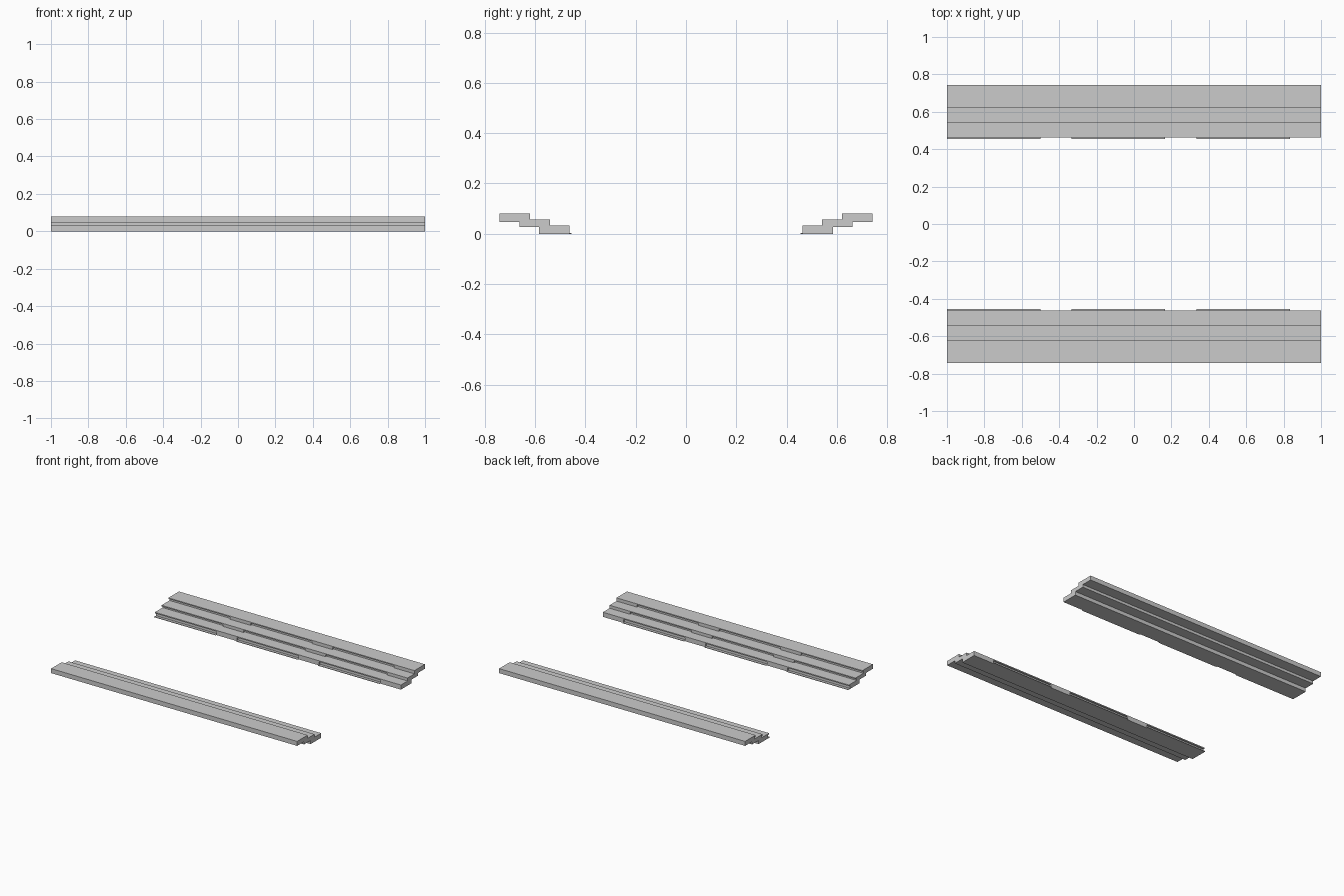
import bpy

if "Cube" in bpy.data.objects:
    bpy.data.objects.remove(bpy.data.objects["Cube"])

# tiers: inner y, outer y, bottom z, top z
TIERS = [(0.463, 0.585, 0.0, 0.034), (0.54, 0.662, 0.027, 0.056), (0.62, 0.742, 0.047, 0.08)]
AISLES = [(-0.5, -0.333), (0.167, 0.333), (0.833, 1.0)]
SEATS = [(-1.0, -0.5), (-0.333, 0.167), (0.333, 0.833)]


def box(name, x0, x1, y0, y1, z0, z1):
    bpy.ops.mesh.primitive_cube_add(size=1, location=((x0 + x1) / 2, (y0 + y1) / 2, (z0 + z1) / 2))
    o = bpy.context.object
    o.name = name
    o.scale = (x1 - x0, y1 - y0, z1 - z0)


for side, tag in ((1, "back"), (-1, "front")):
    def part(name, x0, x1, a, b, z0, z1):
        box(f"{tag}_{name}", x0, x1, min(side * a, side * b), max(side * a, side * b), z0, z1)

    for i, (a, b, z0, z1) in enumerate(TIERS):
        # tier body behind the recessed seat fronts
        part(f"tier_{i + 1}", -1, 1, a + 0.012, b, z0, z1)
        # solid aisle treads
        for x0, x1 in AISLES:
            part(f"aisle_tread_{i + 1}", x0, x1, a, a + 0.012, z0, z1)
        # overhanging seat edge
        for x0, x1 in SEATS:
            part(f"seat_edge_{i + 1}", x0, x1, a, a + 0.012, z1 - 0.008, z1)
    # thin foot strip under the lowest seats
    for x0, x1 in SEATS:
        part("foot_strip", x0, x1, 0.455, 0.475, 0, 0.004)
